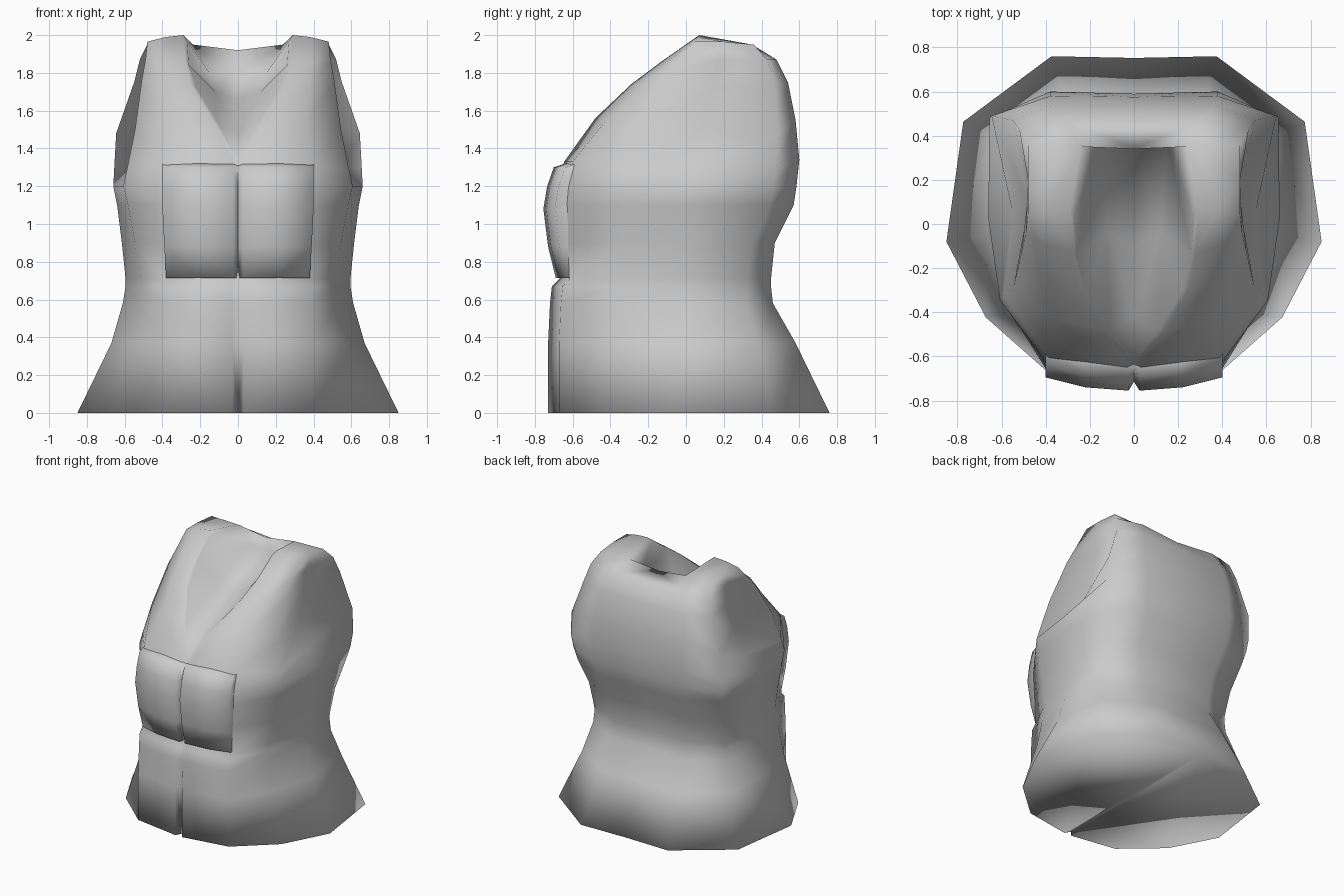
import bpy
import bmesh
from mathutils import Vector

cube = bpy.data.objects.get("Cube")
if cube:
    bpy.data.objects.remove(cube, do_unlink=True)

fabric = bpy.data.materials.new("light_grey_fabric")
fabric.use_nodes = True
GREY = (0.6, 0.6, 0.6, 1)
fabric.diffuse_color = GREY
fabric.node_tree.nodes["Principled BSDF"].inputs["Base Color"].default_value = GREY


def add_rings(bm, rings):
    return [[bm.verts.new(point) for point in ring] for ring in rings]


def bridge(bm, rows):
    """Join neighbouring rows of vertices with quads."""
    for low, high in zip(rows, rows[1:]):
        for i in range(len(low) - 1):
            bm.faces.new((low[i], low[i + 1], high[i + 1], high[i]))


def finish(bm, name, angle):
    """Make a mirrored, smooth-shaded object out of the half mesh."""
    bmesh.ops.recalc_face_normals(bm, faces=bm.faces)
    mesh = bpy.data.meshes.new(name)
    bm.to_mesh(mesh)
    bm.free()
    mesh.materials.append(fabric)
    obj = bpy.data.objects.new(name, mesh)
    bpy.context.collection.objects.link(obj)
    mirror = obj.modifiers.new("mirror", "MIRROR")
    mirror.use_clip = True
    bpy.ops.object.select_all(action="DESELECT")
    obj.select_set(True)
    bpy.context.view_layer.objects.active = obj
    bpy.ops.object.modifier_apply(modifier="mirror")
    bpy.ops.object.shade_smooth_by_angle(angle=angle)


# Half cross-sections as (share of width, share of depth), from side front to back
HEM = [(.79, -.58), (1, -.11), (.91, .61), (.44, 1), (0, .99)]
CHEST = [(.92, -.5), (1, .04), (.98, .79), (.57, 1), (0, .98)]
CHEST_HEIGHT = 1.2

# Levels of the lower body: height, half width, front depth, back depth, groove
LEVELS = [
    (0, .85, .73, .76, .05),
    (.37, .67, .73, .58, .03),
    (.58, .61, .72, .46, .02),
    (.67, .595, .71, .45, .02),
    (.71, .595, .67, .45, .01),
    (.9, .615, .68, .47, .02),
    (1.1, .64, .7, .57, .04),
    (CHEST_HEIGHT, .66, .69, .585, .03),
]


def section(z, width, front, back, groove):
    ring = [Vector((0, groove - front, z)),
            Vector((.03, -front, z)),
            Vector((.39, -front * .92, z))]
    for a, b in zip(HEM, CHEST):
        x, y = Vector(a).lerp(Vector(b), z / CHEST_HEIGHT)
        ring.append(Vector((x * width, y * (front if y < 0 else back), z)))
    return ring


# Upper body: the front leans back along the neckline, the armholes sink in
UPPER = [
    [(0, -.63, 1.33), (.03, -.645, 1.33), (.39, -.6, 1.33), (.59, -.33, 1.28),
     (.55, .05, 1.3), (.655, .48, 1.3), (.38, .6, 1.34), (0, .59, 1.34)],
    [(.11, -.48, 1.54), (.14, -.48, 1.56), (.36, -.43, 1.54), (.545, -.28, 1.5),
     (.47, .08, 1.5), (.645, .49, 1.48), (.38, .58, 1.55), (0, .575, 1.55)],
    [(.22, -.3, 1.72), (.25, -.29, 1.74), (.38, -.25, 1.74), (.51, -.13, 1.76),
     (.465, .15, 1.73), (.55, .47, 1.75), (.36, .54, 1.75), (0, .54, 1.75)],
    [(.26, -.14, 1.84), (.28, -.13, 1.86), (.39, -.1, 1.86), (.49, -.04, 1.87),
     (.475, .17, 1.87), (.52, .43, 1.87), (.32, .48, 1.87), (0, .47, 1.85)],
    [(.27, .03, 1.97), (.29, .07, 2), (.38, .06, 1.99), (.48, .05, 1.965),
     (.48, .2, 1.965), (.48, .36, 1.95), (.24, .35, 1.95), (0, .34, 1.92)],
]

# Vest body
body = bmesh.new()
rows = add_rings(body, [section(*level) for level in LEVELS] + UPPER)
bridge(body, rows)
body.faces.new(rows[0])

# Shoulder top
top = rows[-1]
for corners in ((0, 1, 2, 6), (2, 3, 4, 6), (4, 5, 6)):
    body.faces.new([top[i] for i in corners])

# Neck hollow: a sunken floor with sloping walls, running back under the collar
neck = [row[0] for row in rows[-5:]]
low, middle, wall, back, side = [body.verts.new(p) for p in (
    (0, -.42, 1.47), (0, -.1, 1.66), (.12, -.04, 1.7), (0, .4, 1.8), (.15, .39, 1.8))]
for face in ((neck[0], low, neck[1]),
             (neck[1], low, wall, neck[2]),
             (low, middle, wall),
             (neck[2], wall, neck[3]),
             (neck[3], wall, side, neck[4]),
             (wall, middle, back, side),
             (neck[4], side, top[6]),
             (top[6], side, back, top[7])):
    body.faces.new(face)
finish(body, "vest_body", 3.1)

# Chest pouches, one on each side of the centre groove, sloping in at the top
pouch = bmesh.new()
pouch_rows = add_rings(pouch, [
    [(0, .04 - y, z), (.025, -y, z), (.22, .015 - y, z), (x, .06 - y, z),
     (x, -.56, z), (0, -.56, z)]
    for z, y, x in ((.715, .69, .38), (.88, .73, .39), (1.08, .755, .4),
                    (1.2, .735, .4), (1.3, .7, .4), (1.32, .64, .4))])
bridge(pouch, pouch_rows)
pouch.faces.new(pouch_rows[0])
pouch.faces.new(pouch_rows[-1])
finish(pouch, "chest_pouches", 1.5)
